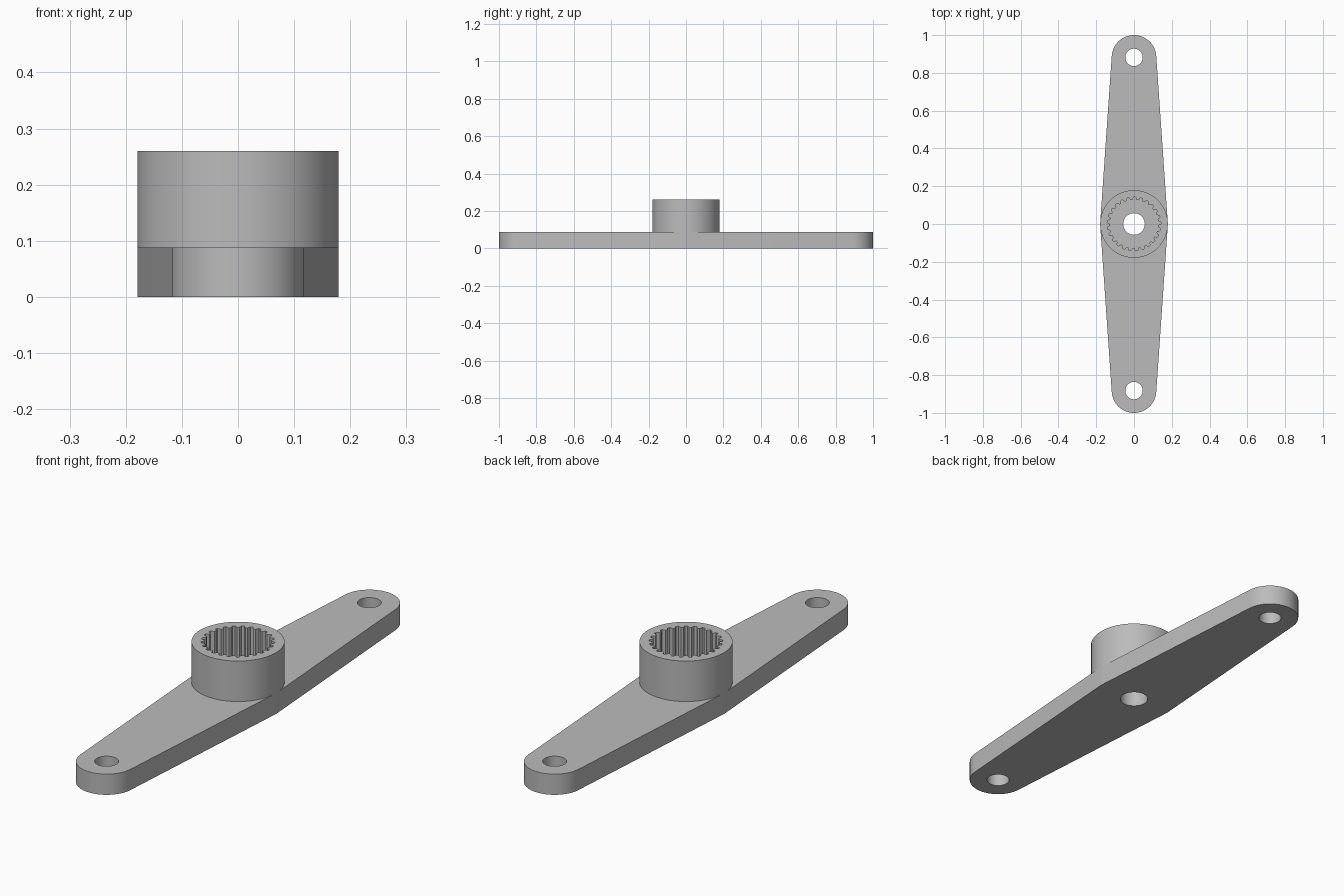
import bpy, bmesh
from math import pi, sin, cos, asin

cube = bpy.data.objects.get("Cube")
if cube:
    bpy.data.objects.remove(cube, do_unlink=True)

PLATE_TOP, HUB_TOP = 0.088, 0.26
HUB_R, END_R, END_Y = 0.179, 0.118, 0.882
TEETH = 25

grey = bpy.data.materials.new("Plain grey")
grey.use_nodes = True
grey.diffuse_color = (0.5, 0.5, 0.5, 1)
grey.node_tree.nodes["Principled BSDF"].inputs["Base Color"].default_value = (0.5, 0.5, 0.5, 1)


def arc(radius, y, start, end, steps):
    """Points on an arc centred on (0, y)."""
    angles = [start + (end - start) * i / steps for i in range(steps + 1)]
    return [(radius * cos(a), y + radius * sin(a)) for a in angles]


def circle(radius, y=0, steps=64):
    return arc(radius, y, 0, 2 * pi, steps)[:-1]


def extrude_profile(name, loops, z0, z1, open_bottom=False):
    """Fill an outline with holes and extrude it from z0 to z1."""
    curve = bpy.data.curves.new(name, "CURVE")
    curve.dimensions = "2D"
    curve.fill_mode = "BOTH"
    curve.extrude = (z1 - z0) / 2
    for loop in loops:
        spline = curve.splines.new("POLY")
        spline.points.add(len(loop) - 1)
        for point, (x, y) in zip(spline.points, loop):
            point.co = (x, y, 0, 1)
        spline.use_cyclic_u = True
    temp = bpy.data.objects.new(name + " profile", curve)
    bpy.context.collection.objects.link(temp)
    bpy.context.view_layer.update()
    evaluated = temp.evaluated_get(bpy.context.evaluated_depsgraph_get())
    mesh = bpy.data.meshes.new_from_object(evaluated)
    bpy.data.objects.remove(temp, do_unlink=True)

    bm = bmesh.new()
    bm.from_mesh(mesh)
    bmesh.ops.translate(bm, verts=bm.verts, vec=(0, 0, (z0 + z1) / 2))
    bmesh.ops.remove_doubles(bm, verts=bm.verts, dist=0.00005)
    bmesh.ops.recalc_face_normals(bm, faces=bm.faces)
    if open_bottom:
        base = [f for f in bm.faces if f.normal.z < -0.9]
        bmesh.ops.delete(bm, geom=base, context="FACES")
    bm.to_mesh(mesh)
    bm.free()

    mesh.materials.clear()
    mesh.materials.append(grey)
    obj = bpy.data.objects.new(name, mesh)
    bpy.context.collection.objects.link(obj)
    bpy.ops.object.select_all(action="DESELECT")
    obj.select_set(True)
    bpy.context.view_layer.objects.active = obj
    bpy.ops.object.shade_smooth_by_angle(angle=pi / 6)
    return obj


# Tapered double arm: rounded ends joined by tangent lines to the hub circle
tilt = asin((HUB_R - END_R) / END_Y)
outline = []
for turn in (0, pi):
    sign = cos(turn)
    outline += arc(HUB_R, 0, turn - tilt, turn + tilt, 4) if turn else arc(HUB_R, 0, -tilt, tilt, 4)
    if not turn:
        outline += arc(END_R, END_Y, tilt, pi - tilt, 32)
    else:
        outline += arc(END_R, -END_Y, pi + tilt, 2 * pi - tilt, 32)
holes = [circle(0.046, y) for y in (-END_Y, END_Y)]
extrude_profile("arm_plate", [outline, circle(0.057)] + holes, 0, PLATE_TOP)

# Hub ring with a toothed socket
socket = []
for i in range(TEETH):
    for step, radius in ((0, 0.142), (0.3, 0.142), (0.5, 0.128), (0.8, 0.128)):
        a = 2 * pi * (i + step) / TEETH
        socket.append((radius * cos(a), radius * sin(a)))
extrude_profile("splined_hub", [circle(HUB_R, steps=96), socket], PLATE_TOP, HUB_TOP, True)
